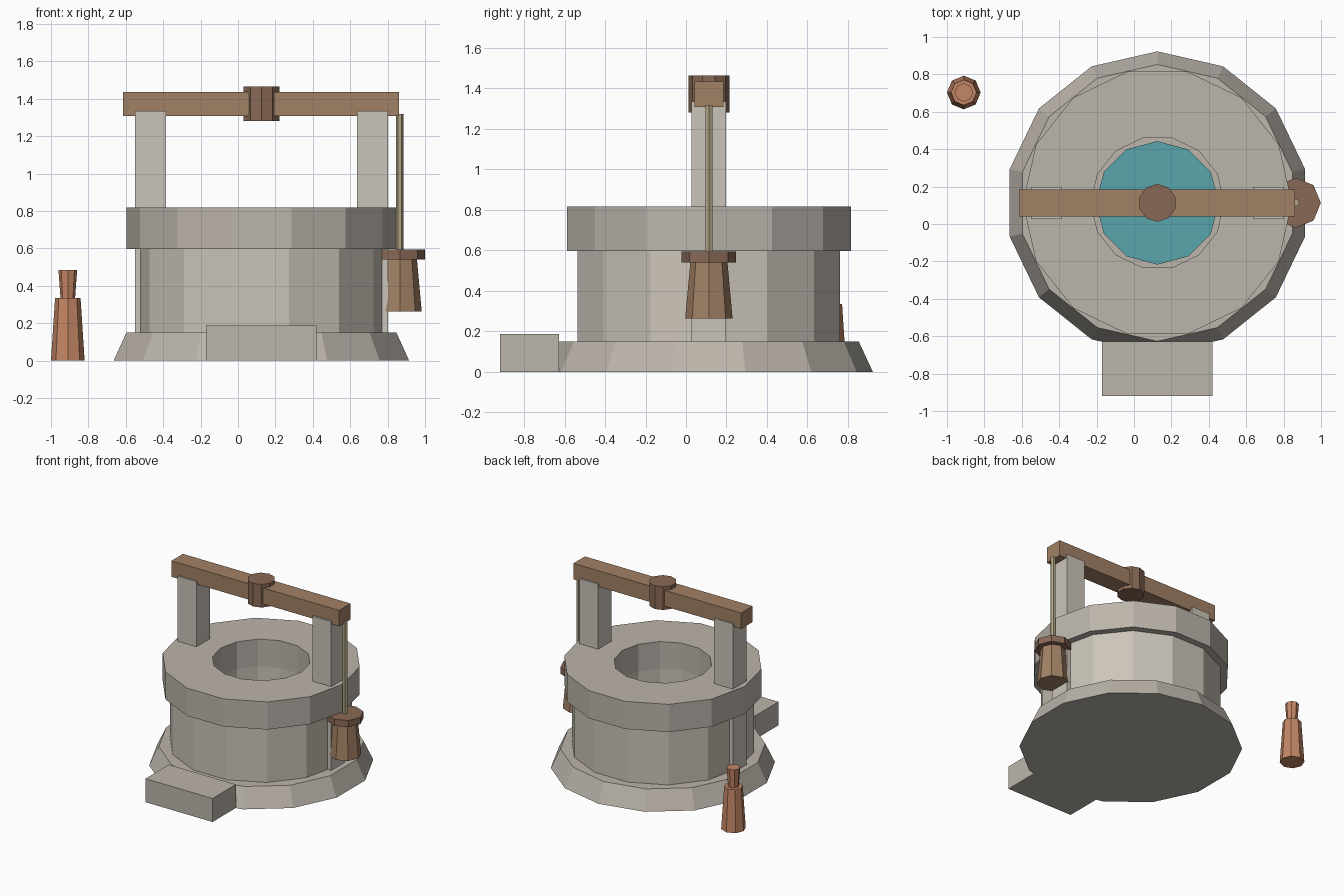
import bpy, bmesh
from math import cos, sin, pi

if "Cube" in bpy.data.objects:
    bpy.data.objects.remove(bpy.data.objects["Cube"])


def material(name, rgb):
    m = bpy.data.materials.new(name)
    m.diffuse_color = (*rgb, 1)
    m.use_nodes = True
    m.node_tree.nodes["Principled BSDF"].inputs["Base Color"].default_value = m.diffuse_color
    return m


STONE = material("stone", (0.50, 0.46, 0.41))
PALE = material("pale_stone", (0.60, 0.56, 0.49))
WOOD = material("wood", (0.36, 0.22, 0.13))
DARK = material("dark_wood", (0.25, 0.14, 0.09))
ROPE = material("rope", (0.45, 0.38, 0.24))
WATER = material("water", (0.10, 0.38, 0.42))
CLAY = material("clay", (0.55, 0.24, 0.13))


def finish(name, bm, mat):
    bmesh.ops.recalc_face_normals(bm, faces=bm.faces[:])
    me = bpy.data.meshes.new(name)
    bm.to_mesh(me)
    bm.free()
    me.materials.append(mat)
    ob = bpy.data.objects.new(name, me)
    bpy.context.collection.objects.link(ob)
    return ob


def lathe(name, centre, profile, sides, mat, start=0.0, hollow=False):
    """Spin (radius, z) points; hollow joins the profile into a loop, else caps are added."""
    bm = bmesh.new()
    rings = []
    for r, z in profile:
        rings.append([bm.verts.new((centre[0] + r * cos(start + 2 * pi * i / sides),
                                    centre[1] + r * sin(start + 2 * pi * i / sides), z))
                      for i in range(sides)])
    pairs = list(zip(rings, rings[1:]))
    if hollow:
        pairs.append((rings[-1], rings[0]))
    else:
        bm.faces.new(rings[0])
        bm.faces.new(rings[-1])
    for a, b in pairs:
        for i in range(sides):
            j = (i + 1) % sides
            bm.faces.new((a[i], a[j], b[j], b[i]))
    return finish(name, bm, mat)


def box(name, lo, hi, mat):
    bm = bmesh.new()
    bmesh.ops.create_cube(bm, size=1)
    for v in bm.verts:
        v.co = [(a + b) / 2 + c * (b - a) for a, b, c in zip(lo, hi, v.co)]
    return finish(name, bm, mat)


CX, CY = 0.125, 0.113
C = (CX, CY)

# Stone well: flared base, hollow wall, overhanging rim, water inside
lathe("base", C, [(0.81, 0), (0.74, 0.15)], 14, STONE, start=pi / 2)
lathe("wall", C, [(0.665, 0.14), (0.665, 0.60), (0.355, 0.60), (0.355, 0.14)],
      14, PALE, hollow=True)
lathe("rim", C, [(0.72, 0.597), (0.72, 0.817), (0.355, 0.817), (0.355, 0.597)],
      14, STONE, hollow=True)
lathe("water", C, [(0.33, 0.33), (0.33, 0.37)], 12, WATER)

# Step at the front
box("step", (-0.17, -0.92, 0), (0.42, -0.627, 0.187), STONE)

# Posts, crossbeam and hub
for side, name in ((-1, "left_post"), (1, "right_post")):
    x = CX + side * 0.593
    box(name, (x - 0.083, CY - 0.085, 0.1), (x + 0.083, CY + 0.085, 1.335), PALE)
box("crossbeam", (-0.615, CY - 0.072, 1.308), (0.862, CY + 0.072, 1.435), WOOD)
lathe("hub", C, [(0.101, 1.28), (0.101, 1.464)], 10, DARK, start=pi / 2)

# Rope and hanging bucket
B = (0.865, CY)
lathe("rope", B, [(0.02, 0.57), (0.02, 1.317)], 6, ROPE)
lathe("bucket", B, [(0.117, 0.263), (0.09, 0.56)], 8, WOOD)
lathe("bucket_rim", B, [(0.134, 0.54), (0.134, 0.593)], 8, DARK)

# Clay bottle standing behind
J = (-0.91, 0.703)
lathe("bottle_body", J, [(0.09, 0), (0.068, 0.335)], 8, CLAY)
lathe("bottle_neck", J, [(0.038, 0.32), (0.05, 0.485)], 8, CLAY)
